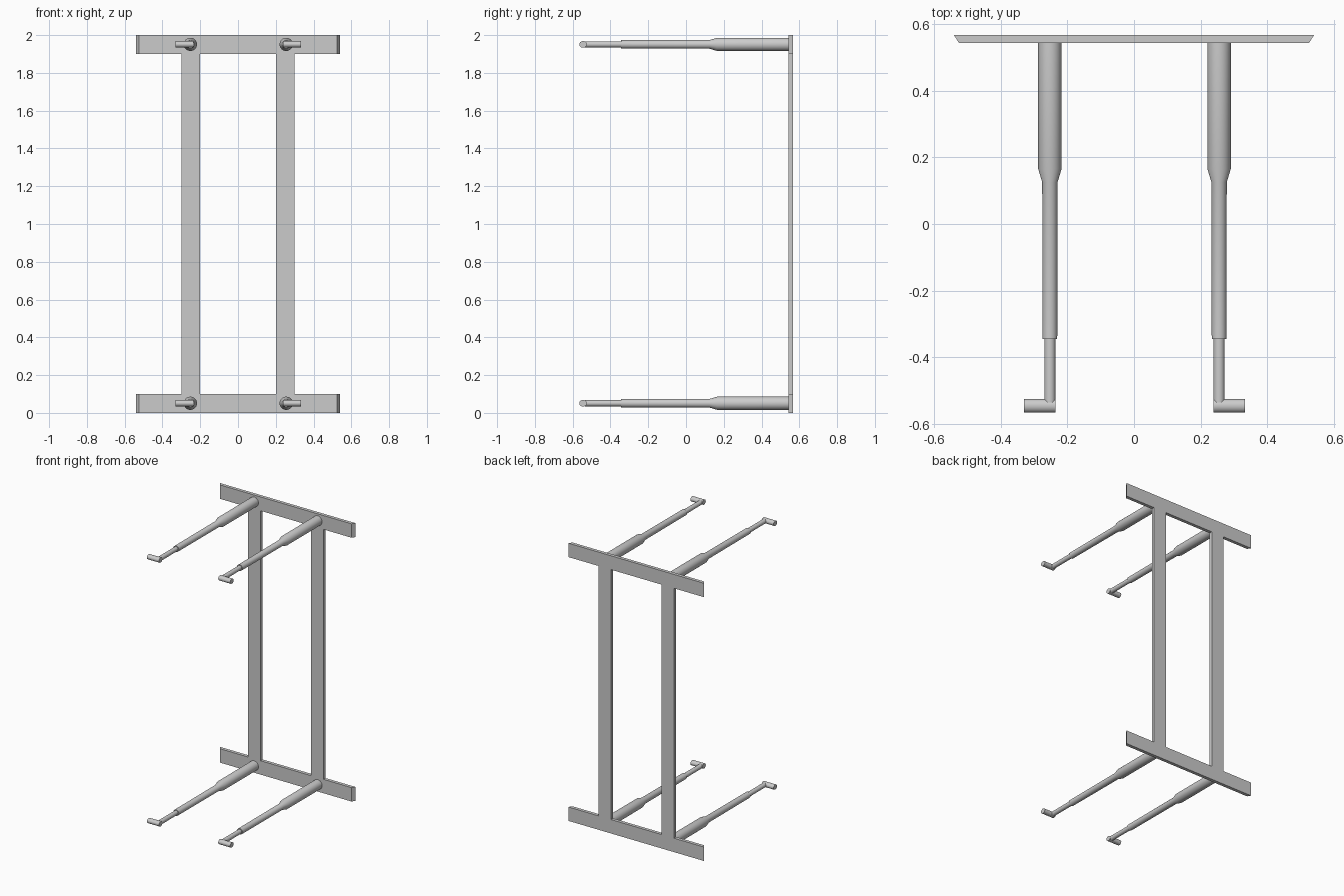
import bpy, bmesh, math

if "Cube" in bpy.data.objects:
    bpy.data.objects.remove(bpy.data.objects["Cube"])

SEG = 32


def make_object(name, bm, smooth=False):
    bmesh.ops.recalc_face_normals(bm, faces=bm.faces)
    mesh = bpy.data.meshes.new(name)
    bm.to_mesh(mesh)
    bm.free()
    obj = bpy.data.objects.new(name, mesh)
    bpy.context.collection.objects.link(obj)
    if smooth:
        bpy.ops.object.select_all(action='DESELECT')
        obj.select_set(True)
        bpy.context.view_layer.objects.active = obj
        bpy.ops.object.shade_smooth_by_angle(angle=math.radians(30))
    return obj


def prism(name, outline, z0, z1):
    """Extrude an xy outline from z0 to z1."""
    bm = bmesh.new()
    face = bm.faces.new([bm.verts.new((x, y, z0)) for x, y in outline])
    ext = bmesh.ops.extrude_face_region(bm, geom=[face])
    top = [v for v in ext['geom'] if isinstance(v, bmesh.types.BMVert)]
    bmesh.ops.translate(bm, verts=top, vec=(0, 0, z1 - z0))
    return make_object(name, bm)


def loft(name, rings):
    """Bridge equal rings of points and cap both ends."""
    bm = bmesh.new()
    loops = [[bm.verts.new(p) for p in ring] for ring in rings]
    for a, b in zip(loops, loops[1:]):
        for i in range(SEG):
            j = (i + 1) % SEG
            bm.faces.new((a[i], a[j], b[j], b[i]))
    bm.faces.new(loops[0])
    bm.faces.new(loops[-1])
    return make_object(name, bm, smooth=True)


ANGLES = [2 * math.pi * i / SEG for i in range(SEG)]
Y_FRONT, Y_BACK = 0.543, 0.567

# end rails with mitred ends
rail = [(-0.525, Y_FRONT), (0.525, Y_FRONT), (0.54, Y_BACK), (-0.54, Y_BACK)]
prism("lower_rail", rail, 0.0, 0.1)
prism("upper_rail", rail, 1.9, 2.0)

# two long uprights between the rails
for side, x in (("left", -0.25), ("right", 0.25)):
    bar = [(x - 0.05, Y_FRONT), (x + 0.05, Y_FRONT), (x + 0.05, Y_BACK), (x - 0.05, Y_BACK)]
    prism(side + "_upright", bar, 0.1, 1.9)

# stepped arm profile: (y, radius)
ARM = [(Y_FRONT, 0.035), (0.165, 0.035), (0.125, 0.023), (-0.345, 0.022),
       (-0.345, 0.0165), (-0.535, 0.0165)]

for level, z in (("lower", 0.051), ("upper", 1.951)):
    for side, x, s in (("left", -0.252, -1), ("right", 0.255, 1)):
        name = level + "_" + side
        loft(name + "_arm", [[(x + r * math.cos(a), y, z + r * math.sin(a))
                              for a in ANGLES] for y, r in ARM])
        # outward-turned round end piece
        loft(name + "_hook", [[(x + s * dx, -0.545 + 0.02 * math.cos(a), z + 0.0175 * math.sin(a))
                               for a in ANGLES] for dx in (-0.017, 0.078)])
